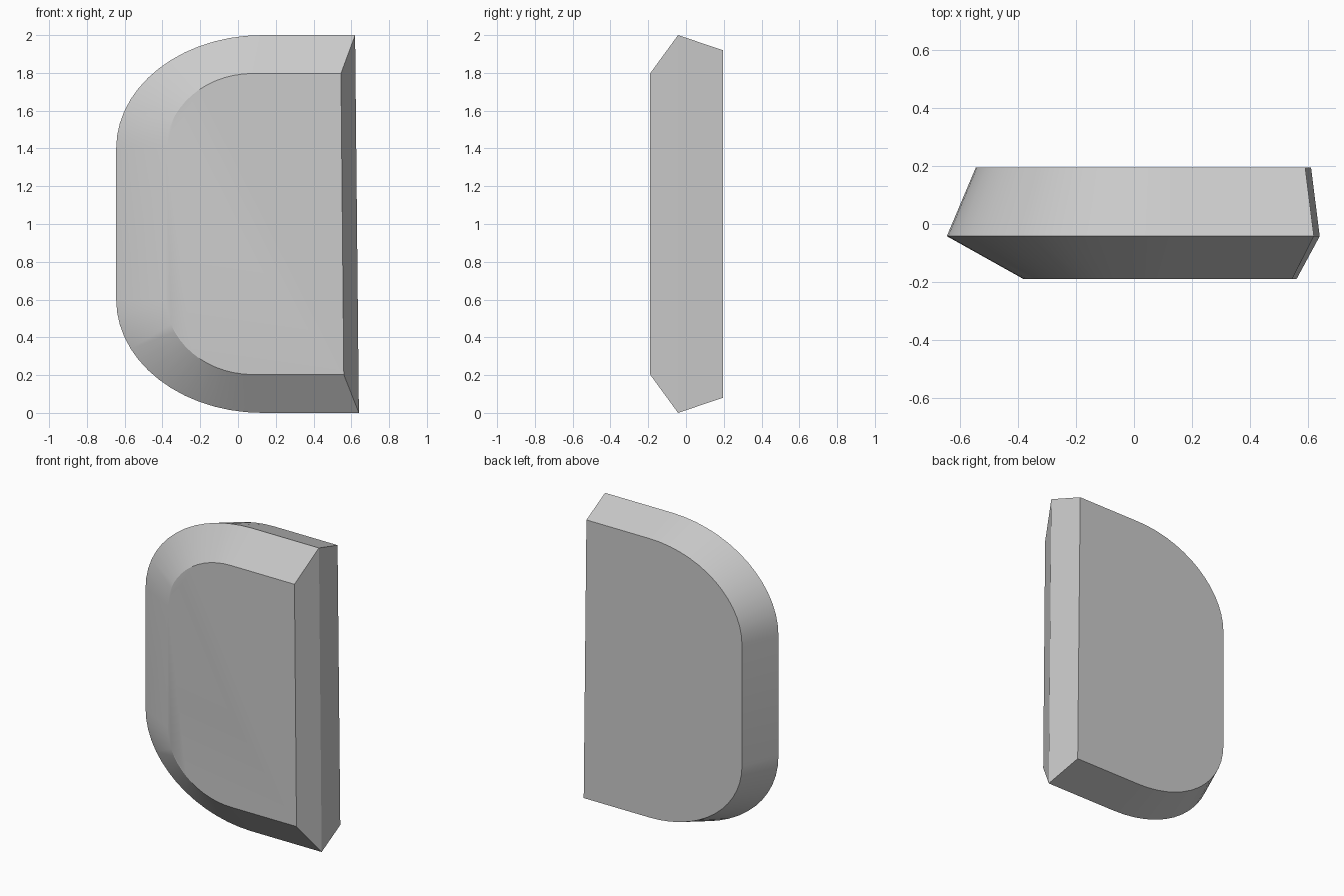
import bpy, bmesh, math

cube = bpy.data.objects.get("Cube")
if cube:
    bpy.data.objects.remove(cube, do_unlink=True)

SEGMENTS = 14

# Plain grey material
grey = bpy.data.materials.new("light_grey")
grey.use_nodes = True
colour = (0.6, 0.6, 0.6, 1)
grey.diffuse_color = colour
grey.node_tree.nodes["Principled BSDF"].inputs["Base Color"].default_value = colour


def outline(y, left, right_top, right_bottom, bend, half_height, straight):
    """D-shaped ring: straight right side, elliptical corners on the left."""
    points = [(right_top, y, 1 + half_height)]
    for side in (1, -1):
        for i in range(SEGMENTS + 1):
            step = i if side == 1 else SEGMENTS - i
            a = math.pi / 2 * step / SEGMENTS
            x = bend - (bend - left) * math.sin(a)
            z = 1 + side * (straight + (half_height - straight) * math.cos(a))
            points.append((x, y, z))
    points.append((right_bottom, y, 1 - half_height))
    return points


# Front face, widest rim and back face
sections = [
    outline(-0.19, -0.38, 0.545, 0.56, 0.08, 0.797, 0.40),
    outline(-0.042, -0.645, 0.62, 0.64, 0.13, 1.0, 0.40),
    outline(0.195, -0.545, 0.59, 0.61, 0.13, 0.92, 0.40),
]

# Bevelled solid lofted through the sections
bm = bmesh.new()
rings = [[bm.verts.new(p) for p in section] for section in sections]
count = len(rings[0])
for a, b in zip(rings, rings[1:]):
    for i in range(count):
        j = (i + 1) % count
        bm.faces.new((a[i], a[j], b[j], b[i]))
bm.faces.new(rings[0])
bm.faces.new(rings[-1])
bmesh.ops.recalc_face_normals(bm, faces=bm.faces)
mesh = bpy.data.meshes.new("bevelled_key")
bm.to_mesh(mesh)
bm.free()
mesh.materials.append(grey)

block = bpy.data.objects.new("rounded_bevelled_block", mesh)
bpy.context.collection.objects.link(block)
bpy.ops.object.select_all(action="DESELECT")
block.select_set(True)
bpy.context.view_layer.objects.active = block
bpy.ops.object.shade_smooth_by_angle(angle=math.radians(30))
